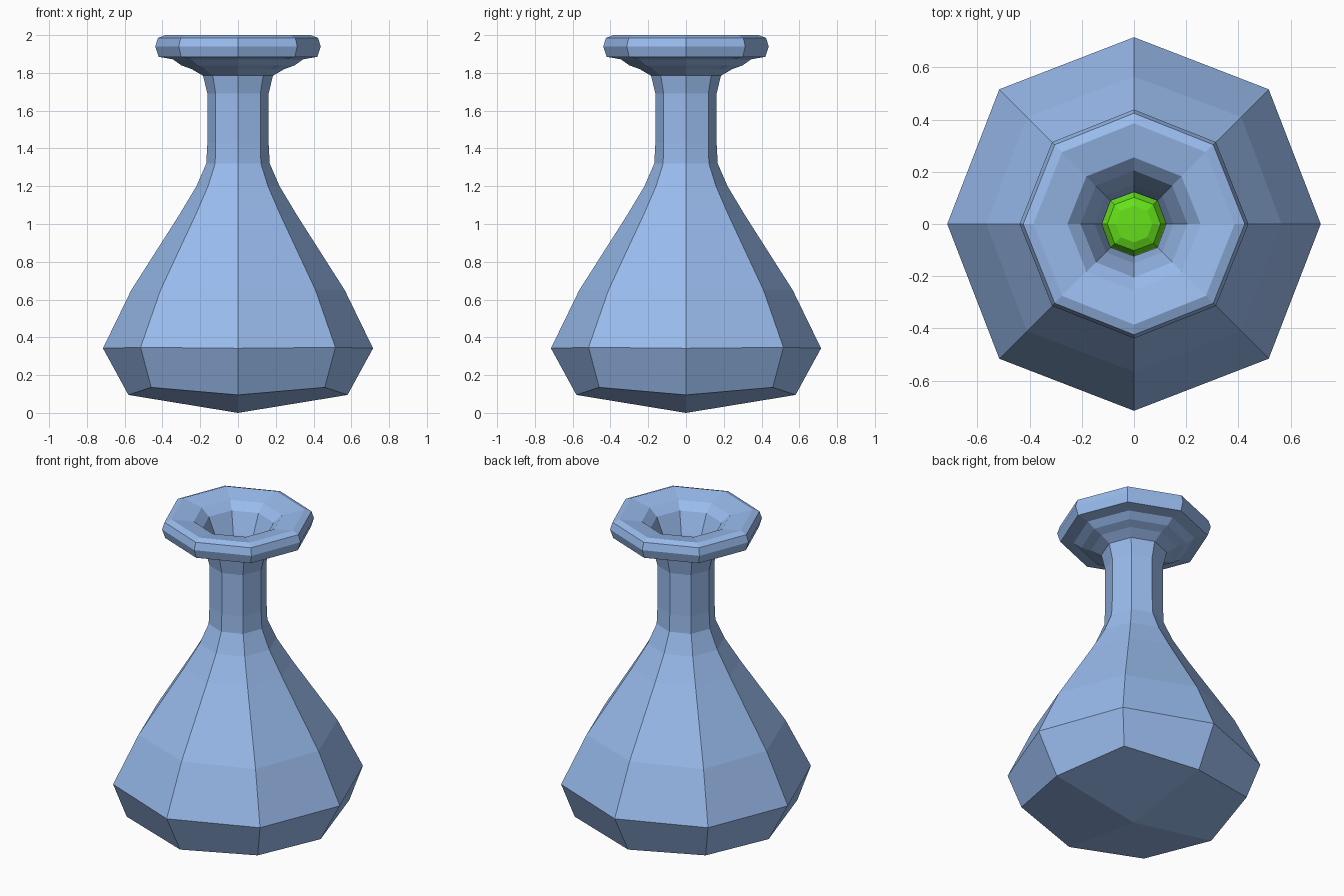
import bpy, bmesh, math

if "Cube" in bpy.data.objects:
    bpy.data.objects.remove(bpy.data.objects["Cube"])


def material(name, color):
    m = bpy.data.materials.new(name)
    m.diffuse_color = color
    m.use_nodes = True
    m.node_tree.nodes["Principled BSDF"].inputs["Base Color"].default_value = m.diffuse_color
    return m


def turned(name, profile, z_start, z_end, mat):
    """Eight-sided lathe; profile rows are (radius, z, diagonal factor, diagonal z offset).
    Both ends close with four quads meeting at a centre point."""
    bm = bmesh.new()
    rings = []
    for r, z, k, dz in profile:
        ring = []
        for i in range(8):
            a = i * math.pi / 4
            odd = i % 2
            rr = r * k if odd else r
            ring.append(bm.verts.new((rr * math.cos(a), rr * math.sin(a), z + dz * odd)))
        rings.append(ring)
    for lo, hi in zip(rings, rings[1:]):
        for i in range(8):
            j = (i + 1) % 8
            bm.faces.new((lo[i], lo[j], hi[j], hi[i]))
    for ring, z, flip in ((rings[0], z_start, True), (rings[-1], z_end, False)):
        c = bm.verts.new((0, 0, z))
        for i in range(0, 8, 2):
            f = [c, ring[i], ring[i + 1], ring[(i + 2) % 8]]
            bm.faces.new(f[::-1] if flip else f)
    bmesh.ops.recalc_face_normals(bm, faces=bm.faces)
    me = bpy.data.meshes.new(name)
    bm.to_mesh(me)
    bm.free()
    me.materials.append(mat)
    ob = bpy.data.objects.new(name, me)
    bpy.context.collection.objects.link(ob)
    return ob


glass = material("blue_glass", (0.32, 0.5, 0.85, 1))
green = material("green_liquid", (0.13, 0.75, 0.01, 1))

# Flask: outer body, neck and rim, then back down the inner wall
flask_profile = [
    (0.58, 0.095, 1.12, 0.04), (0.715, 0.342, 1.02, 0.005),
    (0.565, 0.65, 1.027, 0), (0.31, 1.05, 1.02, 0),
    (0.22, 1.2, 1.02, 0), (0.168, 1.32, 1.02, 0), (0.162, 1.43, 1.03, 0),
    (0.162, 1.69, 1.03, 0), (0.185, 1.785, 1.02, 0),
    (0.245, 1.82, 1.015, 0), (0.30, 1.84, 1.015, 0), (0.345, 1.872, 1.01, 0),
    (0.42, 1.885, 1.012, 0), (0.438, 1.94, 1.012, 0), (0.424, 1.985, 1.012, 0),
    (0.385, 2.0, 1.01, 0), (0.255, 1.975, 1.01, 0), (0.205, 1.93, 1.01, 0),
    (0.15, 1.8, 1.02, 0), (0.123, 1.68, 1.03, 0), (0.122, 1.34, 1.03, 0),
    (0.18, 1.2, 1.02, 0), (0.27, 1.05, 1.02, 0), (0.52, 0.65, 1.027, 0),
    (0.66, 0.345, 1.02, 0.005), (0.54, 0.13, 1.12, 0.035),
]
turned("flask", flask_profile, 0.0, 0.04, glass)

# Liquid: follows the inside of the flask up to a domed surface at the neck
liquid_profile = [
    (0.51, 0.15, 1.12, 0.03), (0.64, 0.35, 1.02, 0), (0.50, 0.65, 1.027, 0),
    (0.25, 1.05, 1.02, 0), (0.16, 1.2, 1.02, 0), (0.102, 1.3, 1.03, 0),
    (0.07, 1.315, 1.02, 0),
]
turned("liquid", liquid_profile, 0.06, 1.32, green)
